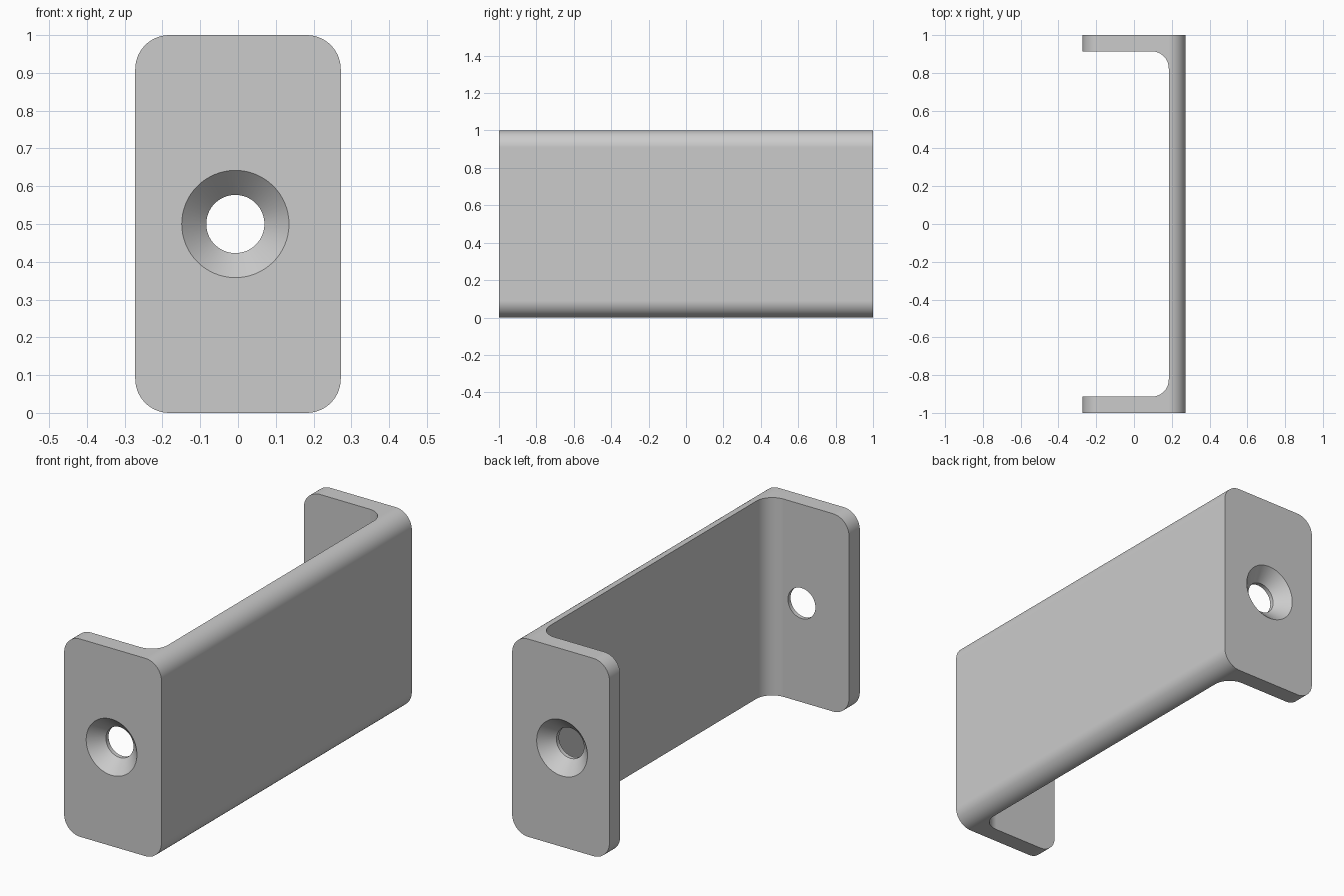
import bpy, bmesh
from math import sin, cos, pi, radians
from mathutils import Vector

old = bpy.data.objects.get("Cube")
if old:
    bpy.data.objects.remove(old, do_unlink=True)

HALF_W, HALF_L, HEIGHT = 0.272, 1.0, 1.0   # overall half width, half length, height
WEB_IN, FLANGE_IN = 0.184, 0.914           # inner faces of web and flanges
RADIUS = 0.09
HOLE_X, HOLE_R, SINK_R = -0.007, 0.077, 0.142


def arc(cx, cy, r, start, end, steps=14):
    angles = [radians(start + (end - start) * i / steps) for i in range(steps + 1)]
    return [(cx + r * cos(a), cy + r * sin(a)) for a in angles]


def new_object(name, bm):
    bmesh.ops.recalc_face_normals(bm, faces=bm.faces)
    mesh = bpy.data.meshes.new(name)
    bm.to_mesh(mesh)
    bm.free()
    obj = bpy.data.objects.new(name, mesh)
    bpy.context.collection.objects.link(obj)
    return obj


def prism(name, points, direction):
    bm = bmesh.new()
    face = bm.faces.new([bm.verts.new(p) for p in points])
    result = bmesh.ops.extrude_face_region(bm, geom=[face], use_keep_orig=True)
    verts = [v for v in result["geom"] if isinstance(v, bmesh.types.BMVert)]
    bmesh.ops.translate(bm, verts=verts, vec=Vector(direction))
    return new_object(name, bm)


def countersink(name, side):
    # Revolved drill shape: straight hole opening into a 45 degree cone
    depth = SINK_R - HOLE_R
    over = 0.05
    rings = [(HALF_L - 0.2, HOLE_R), (HALF_L - depth, HOLE_R), (HALF_L + over, SINK_R + over)]
    bm = bmesh.new()
    n = 64
    loops = [[bm.verts.new((HOLE_X + r * cos(2 * pi * i / n), side * y,
                            HEIGHT / 2 + r * sin(2 * pi * i / n)))
              for i in range(n)] for y, r in rings]
    for a, b in zip(loops, loops[1:]):
        for i in range(n):
            j = (i + 1) % n
            bm.faces.new((a[i], a[j], b[j], b[i]))
    bm.faces.new(loops[0])
    bm.faces.new(loops[-1])
    return new_object(name, bm)


def combine(target, tool, operation):
    mod = target.modifiers.new(operation.title(), "BOOLEAN")
    mod.operation, mod.object, mod.solver = operation, tool, "EXACT"
    bpy.context.view_layer.objects.active = target
    bpy.ops.object.modifier_apply(modifier=mod.name)
    bpy.data.objects.remove(tool, do_unlink=True)


# U-shaped plan with filleted inner corners
cx, cy = WEB_IN - RADIUS, FLANGE_IN - RADIUS
plan = [(-HALF_W, -HALF_L), (HALF_W, -HALF_L), (HALF_W, HALF_L), (-HALF_W, HALF_L),
        (-HALF_W, FLANGE_IN)]
plan += arc(cx, cy, RADIUS, 90, 0) + arc(cx, -cy, RADIUS, 0, -90)
plan += [(-HALF_W, -FLANGE_IN)]
bracket = prism("bracket", [(x, y, -0.1) for x, y in plan], (0, 0, HEIGHT + 0.2))

# Rounded end outline trims the long edges and the flange corners
ex, top = HALF_W - RADIUS, HEIGHT - RADIUS
outline = (arc(ex, top, RADIUS, 0, 90) + arc(-ex, top, RADIUS, 90, 180)
           + arc(-ex, RADIUS, RADIUS, 180, 270) + arc(ex, RADIUS, RADIUS, 270, 360))
trim = prism("rounded_trim", [(x, -1.1, z) for x, z in outline], (0, 2.2, 0))
combine(bracket, trim, "INTERSECT")

# Countersunk screw hole in each flange
for side in (-1, 1):
    combine(bracket, countersink("screw_hole", side), "DIFFERENCE")

# Single grey finish
grey = bpy.data.materials.new("light_grey")
grey.use_nodes = True
colour = (0.6, 0.6, 0.6, 1)
grey.diffuse_color = colour
grey.node_tree.nodes["Principled BSDF"].inputs["Base Color"].default_value = colour
bracket.data.materials.clear()
bracket.data.materials.append(grey)

# Smooth curved faces while keeping flat faces flat
bpy.ops.object.select_all(action="DESELECT")
bracket.select_set(True)
bpy.context.view_layer.objects.active = bracket
bpy.ops.object.shade_smooth_by_angle(angle=radians(30))
weighted = bracket.modifiers.new("Weighted normals", "WEIGHTED_NORMAL")
weighted.keep_sharp = True
